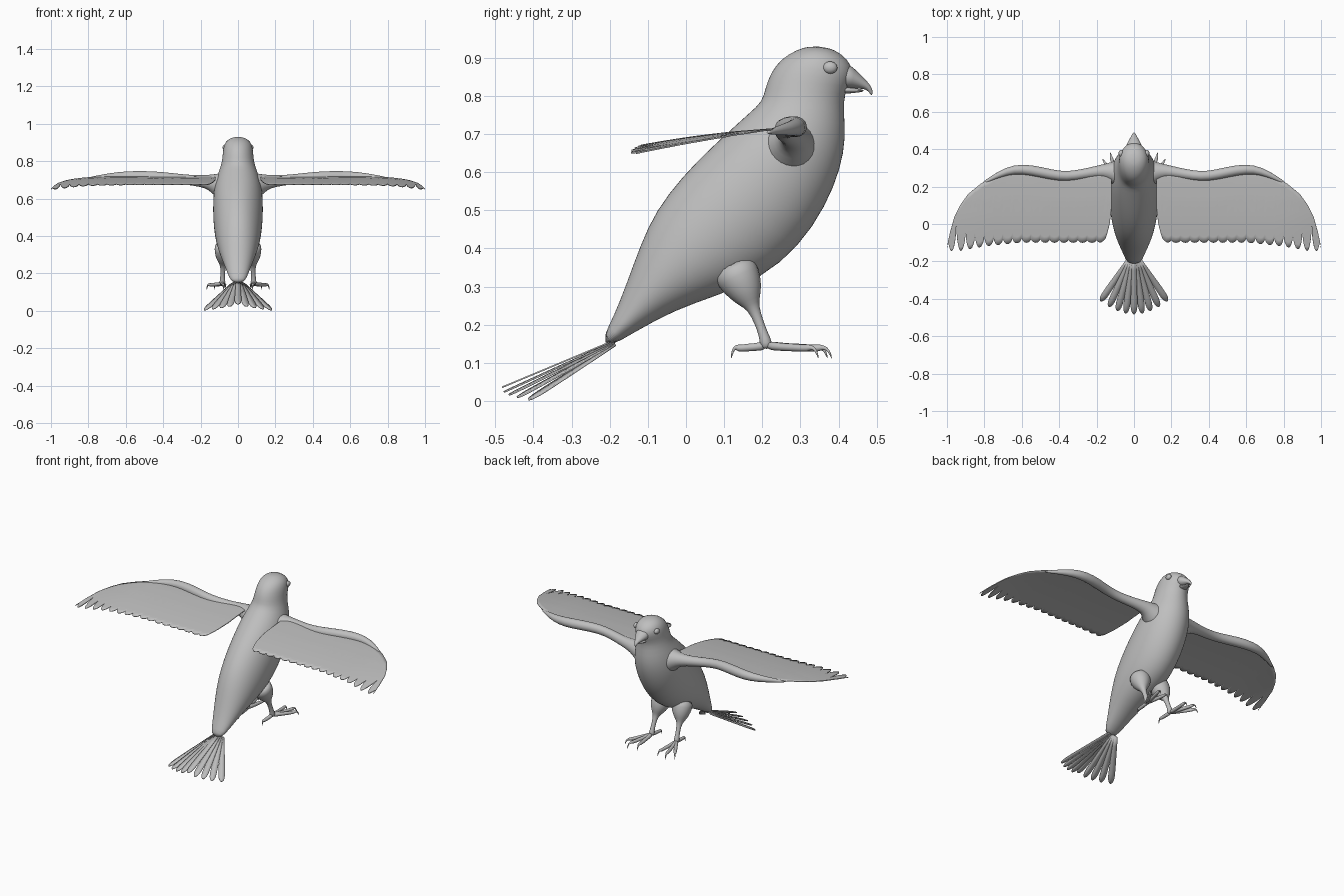
import bpy, bmesh, math
from mathutils import Vector

if "Cube" in bpy.data.objects:
    bpy.data.objects.remove(bpy.data.objects["Cube"])

grey = bpy.data.materials.new("plain grey")
grey.diffuse_color = (0.52, 0.52, 0.52, 1)
grey.use_nodes = True
grey.node_tree.nodes["Principled BSDF"].inputs["Base Color"].default_value = grey.diffuse_color


def finish(bm, name, mirror=False, subsurf=0, thick=0):
    bmesh.ops.recalc_face_normals(bm, faces=bm.faces)
    me = bpy.data.meshes.new(name)
    bm.to_mesh(me)
    bm.free()
    me.materials.append(grey)
    for p in me.polygons:
        p.use_smooth = True
    ob = bpy.data.objects.new(name, me)
    bpy.context.collection.objects.link(ob)
    if thick:
        m = ob.modifiers.new("thickness", 'SOLIDIFY')
        m.thickness, m.offset = thick, 0
    if mirror:
        m = ob.modifiers.new("mirror", 'MIRROR')
        m.use_clip = False
        m.use_mirror_merge = False
    if subsurf:
        m = ob.modifiers.new("smooth", 'SUBSURF')
        m.levels = m.render_levels = subsurf
    return ob


def skin(bm, rings):
    """Join rings of points into a closed tube."""
    vs = [[bm.verts.new(p) for p in r] for r in rings]
    n = len(vs[0])
    for a, b in zip(vs, vs[1:]):
        for i in range(n):
            bm.faces.new((a[i], a[(i + 1) % n], b[(i + 1) % n], b[i]))
    bm.faces.new(vs[0])
    bm.faces.new(vs[-1])


def ellipse(c, u, v, n):
    return [c + u * math.cos(2 * math.pi * i / n) + v * math.sin(2 * math.pi * i / n)
            for i in range(n)]


def profile_loft(bm, sections, n):
    """Sections: back y, z, front y, z, half width."""
    rings = []
    for y0, z0, y1, z1, w in sections:
        a, b = Vector((0, y0, z0)), Vector((0, y1, z1))
        rings.append(ellipse((a + b) / 2, (b - a) / 2, Vector((w, 0, 0)), n))
    skin(bm, rings)


def tube(bm, pts, n=12):
    """Points: x, y, z, radius."""
    rings = []
    for i, p in enumerate(pts):
        q0, q1 = pts[max(i - 1, 0)], pts[min(i + 1, len(pts) - 1)]
        t = (Vector(q1[:3]) - Vector(q0[:3])).normalized()
        ref = Vector((1, 0, 0)) if abs(t.x) < 0.8 else Vector((0, 0, 1))
        u = t.cross(ref).normalized()
        r = p[3] * 1.04
        rings.append(ellipse(Vector(p[:3]), u * r, t.cross(u) * r, n))
    skin(bm, rings)


def lookup(table, x):
    for (x0, y0), (x1, y1) in zip(table, table[1:]):
        if x <= x1:
            return y0 + (y1 - y0) * max(0, (x - x0) / (x1 - x0))
    return table[-1][1]


# Body and head
bm = bmesh.new()
profile_loft(bm, [
    (-.218, .168, -.207, .137, .036), (-.19, .22, -.13, .183, .056),
    (-.155, .31, -.03, .238, .085), (-.12, .41, .08, .275, .11),
    (-.08, .50, .20, .322, .126), (-.01, .59, .297, .403, .134),
    (.06, .66, .368, .51, .134), (.115, .71, .407, .61, .128),
    (.165, .755, .42, .69, .111), (.20, .785, .414, .76, .092),
    (.207, .82, .415, .805, .084), (.222, .862, .438, .845, .081),
    (.25, .898, .436, .88, .075), (.29, .921, .41, .91, .056),
    (.325, .931, .372, .928, .022)], 28)
finish(bm, "body", subsurf=1)

# Hooked beak and lower jaw
bm = bmesh.new()
profile_loft(bm, [
    (.395, .815, .41, .90, .055), (.435, .820, .445, .870, .033),
    (.46, .818, .468, .846, .019), (.473, .816, .483, .830, .011),
    (.481, .808, .490, .815, .006), (.486, .801, .489, .803, .002)], 12)
profile_loft(bm, [
    (.40, .803, .40, .83, .035), (.44, .807, .44, .82, .02),
    (.468, .811, .468, .817, .008)], 12)
finish(bm, "beak", subsurf=1)

# Eyes
bm = bmesh.new()
bmesh.ops.create_uvsphere(bm, u_segments=20, v_segments=12, radius=0.019)
for v in bm.verts:
    v.co = Vector((v.co.x * .7 + .069, v.co.y + .378, v.co.z * .85 + .874))
finish(bm, "eyes", mirror=True)

# Legs with feathered thighs
bm = bmesh.new()
tube(bm, [(.062, .12, .36, .06), (.07, .14, .32, .058), (.076, .158, .285, .045),
          (.079, .168, .26, .028), (.08, .176, .245, .016), (.081, .19, .21, .012),
          (.083, .203, .175, .012), (.083, .21, .152, .017), (.083, .212, .136, .012)])
finish(bm, "legs", mirror=True, subsurf=1)

# Toes with curved claws
bm = bmesh.new()
for tx, ty in [(.168, .348), (.128, .383), (.068, .372), (.078, .118)]:
    toe = []
    for s, z, r in [(0, .146, .014), (.3, .141, .010), (.55, .140, .011), (.72, .138, .009),
                    (.8, .139, .010), (.87, .141, .006), (.95, .134, .004), (1, .110, .001)]:
        toe.append((.083 + (tx - .083) * s, .21 + (ty - .21) * s, z, r))
    tube(bm, toe, 8)
finish(bm, "toes", mirror=True, subsurf=1)

# Wing arms along the leading edge
bm = bmesh.new()
tube(bm, [(.06, .27, .665, .085), (.10, .275, .672, .068), (.135, .28, .684, .048),
          (.17, .283, .691, .035), (.23, .275, .696, .028), (.32, .258, .706, .026),
          (.40, .255, .716, .026), (.50, .278, .720, .028), (.60, .296, .719, .027),
          (.68, .284, .716, .021), (.76, .245, .710, .012), (.82, .21, .704, .005)])
finish(bm, "wing_arms", mirror=True, subsurf=1)

# Wing sheets with a feathered trailing edge
LEAD = [(.1, .29), (.2, .28), (.32, .262), (.4, .262), (.5, .285), (.6, .305), (.68, .295),
        (.76, .25), (.82, .215), (.887, .16), (.93, .10), (.96, .04), (.985, -.05), (1, -.125)]
TIP = [(.12, .08), (.13, .0), (.15, -.085), (.18, -.10), (.6, -.10), (.8, -.12), (.92, -.143), (1, -.145)]
NOTCH = [(.1, .015), (.55, .025), (.75, .045), (.88, .09), (.95, .15), (1, .15)]


def wing_z(x, y):
    z = .703 - .037 * (max(0, .12 - y) / .26) ** 1.3
    z += .012 * max(0, min(1, (y - .1) / .15))
    if x > .75:
        z -= .018 * ((x - .75) / .25) ** 2
    return z


bm = bmesh.new()
cols, rows, width = 282, 12, .05
prev = None
for i in range(cols + 1):
    x = .12 + .88 * i / cols
    lead = lookup(LEAD, x)
    gap = 1 - abs(math.sin(math.pi * x / width)) ** .45
    trail = min(lookup(TIP, x) + lookup(NOTCH, x) * gap, lead - .006)
    col = []
    for j in range(rows + 1):
        y = lead + (trail - lead) * j / rows
        col.append(bm.verts.new((x, y, wing_z(x, y))))
    if prev:
        for j in range(rows):
            bm.faces.new((prev[j], col[j], col[j + 1], prev[j + 1]))
    prev = col
finish(bm, "wing_feathers", mirror=True, thick=.004)

# Tail fan
bm = bmesh.new()
for k in range(-4, 5):
    t = k / 4
    root = Vector((.028 * t, -.19, .158 - .012 * abs(t)))
    tip = Vector((.178 * t, -.482 + .07 * t * t, .036 - .033 * abs(t) ** .7))
    d = tip - root
    side = Vector((-d.y, d.x, 0)).normalized()
    prev = None
    for s in (0, .2, .4, .6, .75, .85, .92, .96, .985, 1):
        w = .011 + .007 * min(1, s / .7)
        if s > .85:
            w *= math.sqrt(max(.01, 1 - ((s - .85) / .15) ** 2))
        c = root + d * s
        pair = [bm.verts.new(c - side * w), bm.verts.new(c + side * w)]
        if prev:
            bm.faces.new((prev[0], prev[1], pair[1], pair[0]))
        prev = pair
finish(bm, "tail_feathers", thick=.004)
